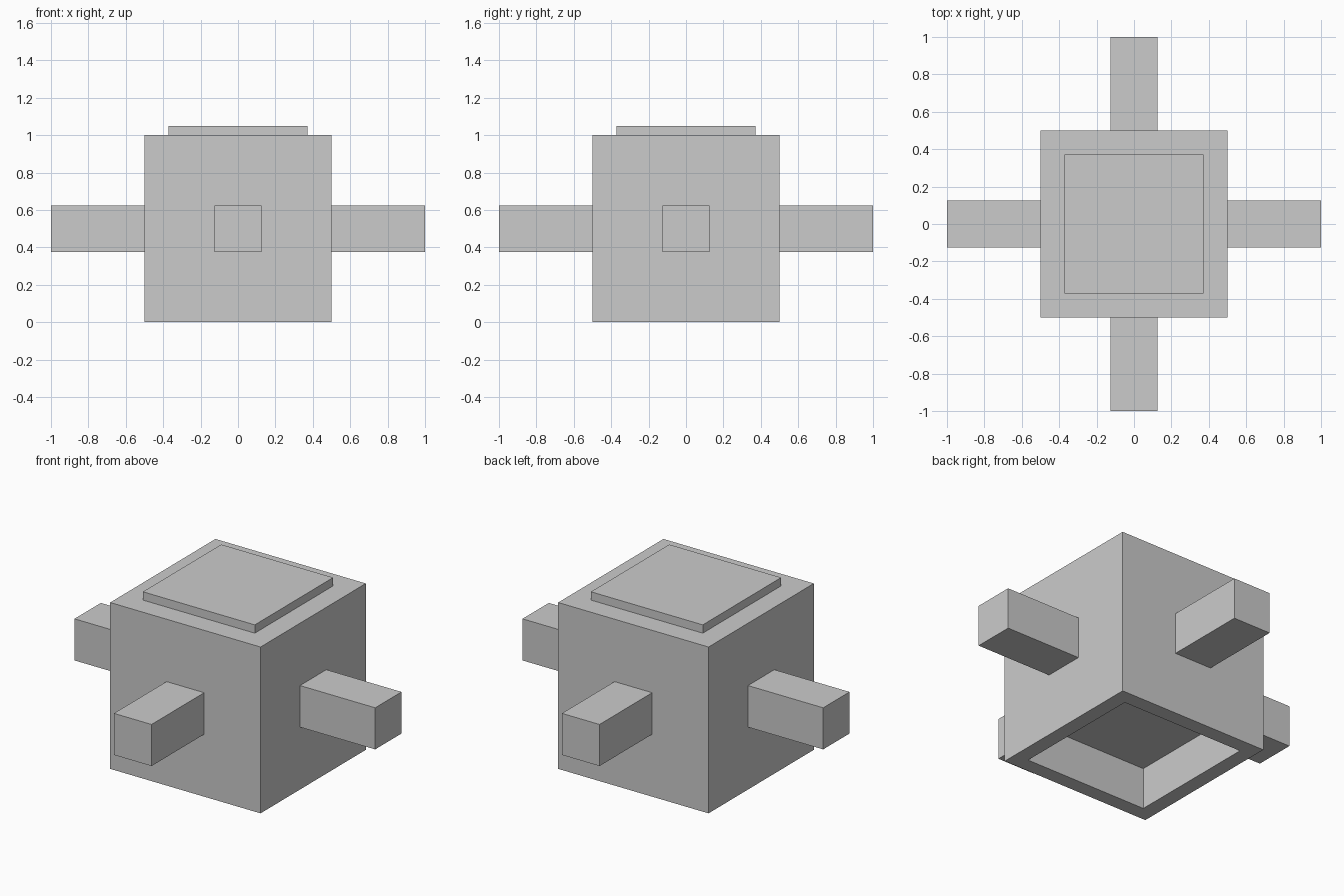
import bpy, bmesh
from math import pi
from mathutils import Matrix, Vector

if "Cube" in bpy.data.objects:
    bpy.data.objects.remove(bpy.data.objects["Cube"])


def box(name, size, center, angle=0.0, recess=None):
    """Box turned about z; recess = (rim width, depth) sinks the underside."""
    bm = bmesh.new()
    bmesh.ops.create_cube(bm, size=1.0)
    bmesh.ops.transform(bm, verts=bm.verts,
                        matrix=Matrix.Rotation(angle, 4, 'Z')
                        @ Matrix.Translation(center)
                        @ Matrix.Diagonal((*size, 1.0)))
    if recess:
        rim, depth = recess
        bm.normal_update()
        under = min(bm.faces, key=lambda f: f.calc_center_median().z)
        bmesh.ops.inset_region(bm, faces=[under], thickness=rim)
        # Extrude the inner face up into the body
        ext = bmesh.ops.extrude_discrete_faces(bm, faces=[under])
        inner = ext["faces"][0]
        bmesh.ops.translate(bm, verts=inner.verts, vec=Vector((0, 0, depth)))
    bmesh.ops.recalc_face_normals(bm, faces=bm.faces)
    mesh = bpy.data.meshes.new(name)
    bm.to_mesh(mesh)
    bm.free()
    obj = bpy.data.objects.new(name, mesh)
    bpy.context.collection.objects.link(obj)
    return obj


# Cube body with a square recess underneath
box("body", (1, 1, 1), (0, 0, 0.5), recess=(0.128, 0.25))

# Raised plate on top
box("top_plate", (0.744, 0.744, 0.05), (0, 0, 1.025))

# Four square arms, one per side
for i, side in enumerate(("right", "back", "left", "front")):
    box(side + "_arm", (0.5, 0.25, 0.25), (0.75, 0, 0.5), angle=i * pi / 2)
